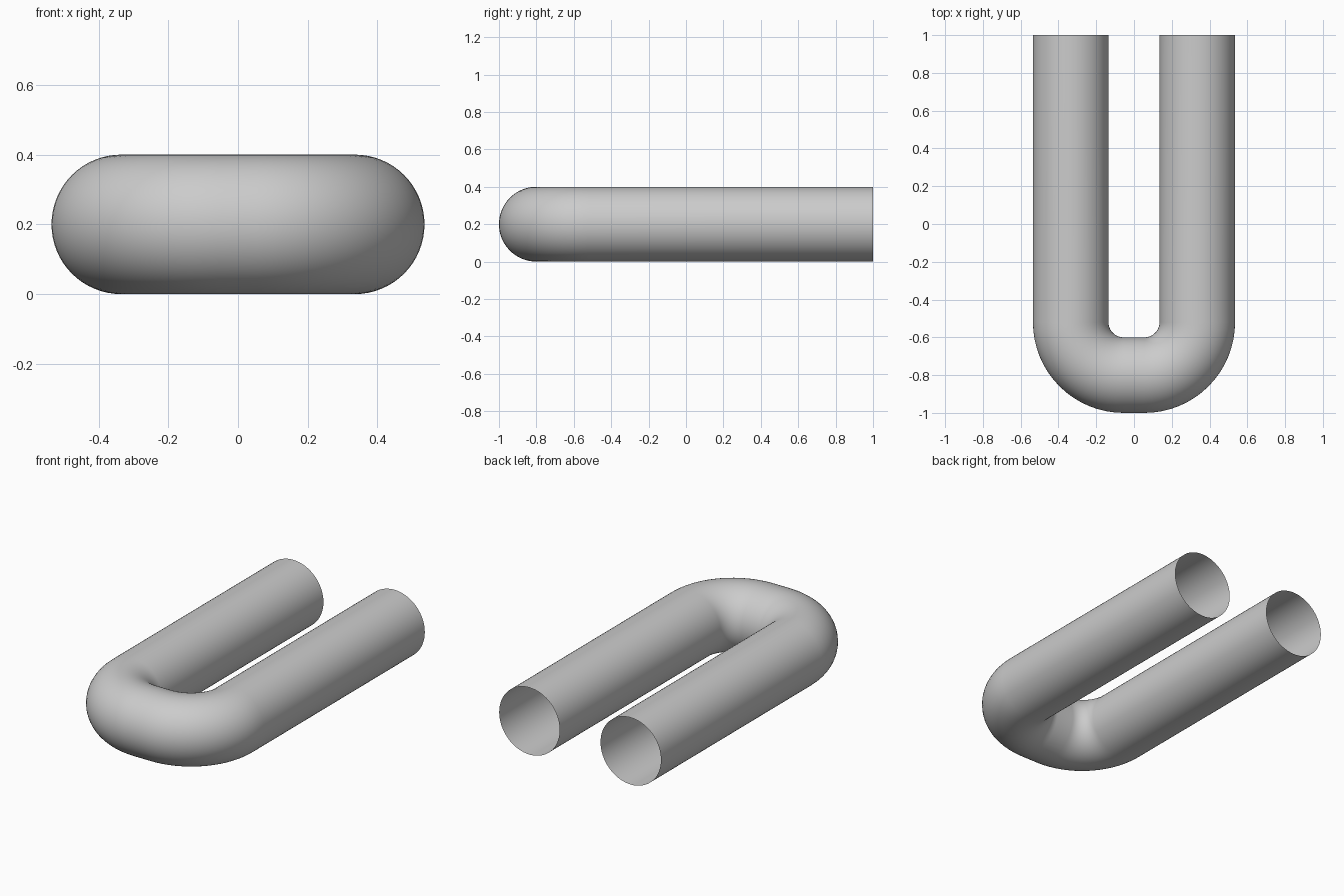
import bpy
import bmesh
from math import cos, sin, pi
from mathutils import Vector

cube = bpy.data.objects.get("Cube")
if cube:
    bpy.data.objects.remove(cube, do_unlink=True)

TUBE_R = 0.2      # tube radius
LEG_X = 0.335     # leg centre line
BEND_R = 0.28     # centre line radius of each corner
BEND_Y = -0.52    # where the corners start
SIDES, STEPS = 64, 16

grey = bpy.data.materials.new("light_grey")
grey.use_nodes = True
colour = (0.6, 0.6, 0.6, 1)
grey.diffuse_color = colour
grey.node_tree.nodes["Principled BSDF"].inputs["Base Color"].default_value = colour


def centre_line():
    """Points and outward directions along the U, from right leg to left leg."""
    path = [(Vector((-LEG_X, 1, TUBE_R)), Vector((-1, 0, 0)))]
    for side, start in ((-1, pi), (1, 1.5 * pi)):
        for i in range(STEPS + 1):
            a = start + i / STEPS * pi / 2
            out = Vector((cos(a), sin(a), 0))
            centre = Vector((side * (LEG_X - BEND_R), BEND_Y, TUBE_R))
            path.append((centre + out * BEND_R, out))
    path.append((Vector((LEG_X, 1, TUBE_R)), Vector((1, 0, 0))))
    return path


# Open tube swept along the U
bm = bmesh.new()
rings = []
for point, out in centre_line():
    angles = [2 * pi * j / SIDES for j in range(SIDES)]
    rings.append([bm.verts.new(point + TUBE_R * (out * cos(a) + Vector((0, 0, sin(a)))))
                  for a in angles])
for r0, r1 in zip(rings, rings[1:]):
    for j in range(SIDES):
        k = (j + 1) % SIDES
        bm.faces.new((r0[j], r1[j], r1[k], r0[k]))
for face in bm.faces:
    face.smooth = True

mesh = bpy.data.meshes.new("u_tube")
bm.to_mesh(mesh)
bm.free()
mesh.materials.append(grey)
tube = bpy.data.objects.new("u_tube", mesh)
bpy.context.collection.objects.link(tube)
